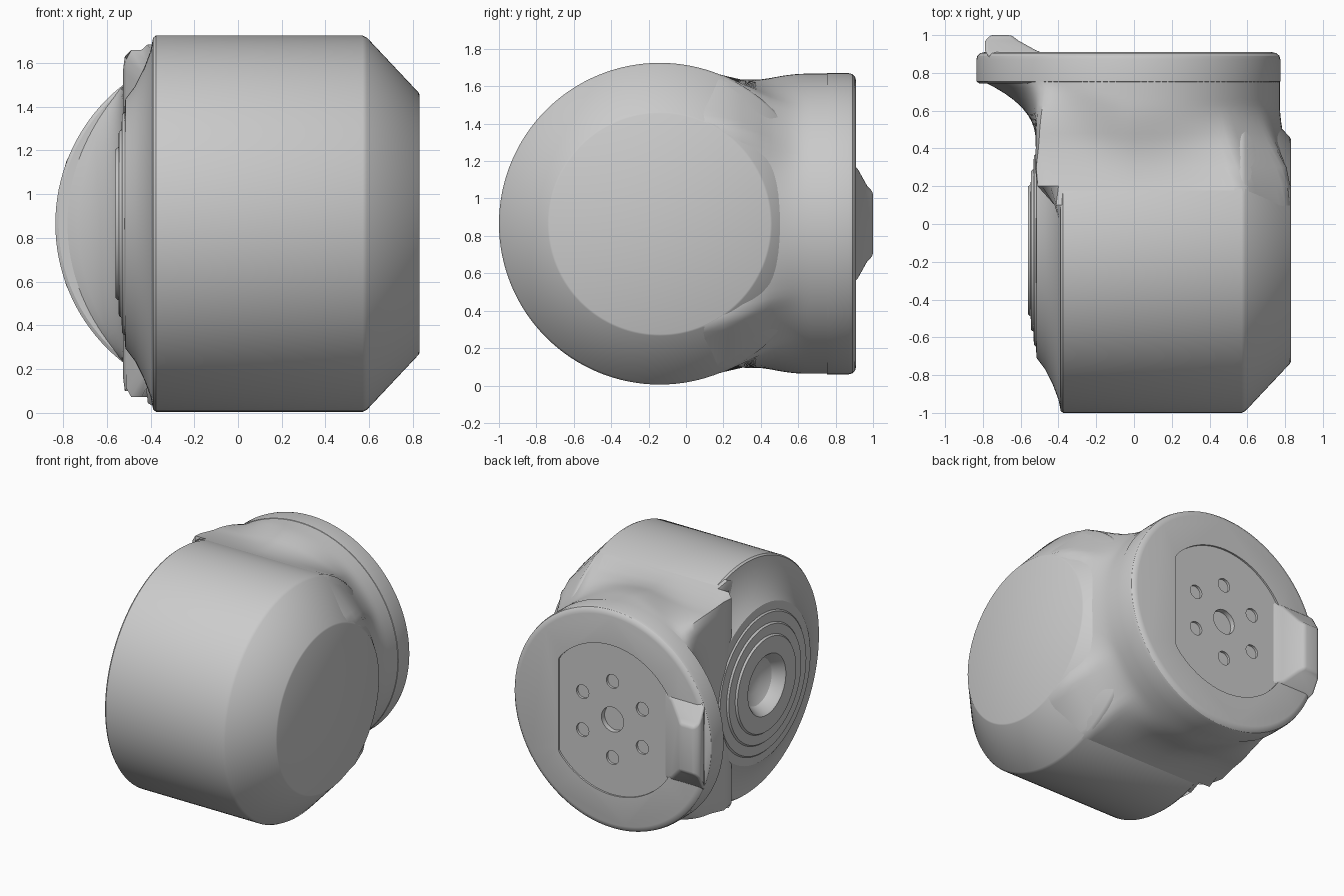
import bpy, bmesh, math
from math import cos, sin, pi
from mathutils import Vector

old = bpy.data.objects.get("Cube")
if old:
    bpy.data.objects.remove(old, do_unlink=True)

grey = bpy.data.materials.new("plain_grey")
grey.use_nodes = True
colour = (0.6, 0.6, 0.6, 1)
grey.diffuse_color = colour
grey.node_tree.nodes["Principled BSDF"].inputs["Base Color"].default_value = colour

MID_Z = 0.865          # height of both axes
BODY_Y = -0.14         # drum axis
FLANGE_X, FLANGE_R = -0.03, 0.805


def loft(name, rings, angle=30):
    """Skin a list of closed rings and cap both ends."""
    bm = bmesh.new()
    loops = [[bm.verts.new(p) for p in ring] for ring in rings]
    n = len(loops[0])
    for a, b in zip(loops, loops[1:]):
        for i in range(n):
            j = (i + 1) % n
            bm.faces.new((a[i], a[j], b[j], b[i]))
    bm.faces.new(loops[0])
    bm.faces.new(loops[-1])
    bmesh.ops.recalc_face_normals(bm, faces=bm.faces)
    mesh = bpy.data.meshes.new(name)
    bm.to_mesh(mesh)
    bm.free()
    mesh.materials.append(grey)
    obj = bpy.data.objects.new(name, mesh)
    bpy.context.collection.objects.link(obj)
    smooth(obj, angle)
    return obj


def smooth(obj, angle):
    bpy.ops.object.select_all(action='DESELECT')
    obj.select_set(True)
    bpy.context.view_layer.objects.active = obj
    bpy.ops.object.shade_smooth_by_angle(angle=math.radians(angle))


def circle(r, n):
    return [(r * cos(2 * pi * i / n), r * sin(2 * pi * i / n)) for i in range(n)]


def cut(target, outline, y0):
    """Sink a flat outline (x, z) into the back face, down to y0."""
    cutter = loft("cutter", [[(x, y, z) for x, z in outline] for y in (y0, 1.1)])
    cutter.hide_render = True
    mod = target.modifiers.new("sink", 'BOOLEAN')
    mod.operation, mod.solver, mod.object = 'DIFFERENCE', 'EXACT', cutter
    bpy.context.view_layer.objects.active = target
    bpy.ops.object.modifier_apply(modifier=mod.name)
    bpy.data.objects.remove(cutter, do_unlink=True)


# Drum: turned about x, with a dished hub on one end and a chamfer on the other
drum = [(-0.43, 0.01), (-0.44, 0.10), (-0.48, 0.17), (-0.55, 0.21), (-0.56, 0.22),
        (-0.56, 0.34), (-0.547, 0.35), (-0.545, 0.42), (-0.533, 0.43), (-0.53, 0.50),
        (-0.52, 0.51), (-0.515, 0.57), (-0.47, 0.63), (-0.43, 0.71), (-0.40, 0.79),
        (-0.388, 0.85), (-0.375, 0.86), (0.57, 0.86), (0.59, 0.85), (0.825, 0.60), (0.83, 0.59)]
loft("drum_body", [[(x, BODY_Y + c, MID_Z + s) for c, s in circle(r, 128)]
                   for x, r in drum])


# Neck: chamfered block section flowing into the round flange
def neck_radius(a, y, left, top, side):
    c, s = cos(a), abs(sin(a))
    right = 0.828
    nx, nz = top - side, right - 0.58
    walls = [(1, 0, right - FLANGE_X), (-1, 0, FLANGE_X - left), (0, 1, top),
             (nx, nz, nx * (0.58 - FLANGE_X) + nz * top)]
    block = min(d / (px * c + pz * s) for px, pz, d in walls if px * c + pz * s > 1e-6)
    w = min(1, max(0, -1.5 * c))
    start, end = 0.2 + 0.22 * w, 0.64 + 0.13 * w
    t = min(1, max(0, (y - start) / (end - start)))
    mix = (1 - w) * t * t * (3 - 2 * t) + w * t ** 2.5
    return block + (FLANGE_R - 0.003 - block) * mix


stations = [(-0.05, -0.38, 0.84, 0.57), (0.1, -0.42, 0.82, 0.55), (0.2, -0.51, 0.793, 0.52),
            (0.3, -0.525, 0.765, 0.50), (0.4, -0.52, 0.748, 0.48)]
stations += [(0.45 + 0.03 * i, -0.52, 0.743, 0.47) for i in range(12)]
rings = []
for y, left, top, side in stations:
    ring = []
    for i in range(144):
        a = 2 * pi * i / 144
        r = neck_radius(a, y, left, top, side)
        ring.append((FLANGE_X + r * cos(a), y, MID_Z + r * sin(a)))
    rings.append(ring)
loft("neck", rings, 40)

# Flange: turned about y with a rounded rim
rim = [(0.745, 0.79), (0.755, 0.805), (0.87, 0.805), (0.89, 0.80), (0.904, 0.785),
       (0.91, 0.76)]
flange = loft("mount_flange", [[(FLANGE_X + c, y, MID_Z + s) for c, s in circle(r, 128)]
                               for y, r in rim])

# Shallow recess with one straight side, then the dimples
cut(flange, [(FLANGE_X + min(x, 0.43), MID_Z + z) for x, z in circle(0.55, 96)], 0.897)
cut(flange, [(FLANGE_X + x, MID_Z + z) for x, z in circle(0.09, 32)], 0.86)
for dx, dz in circle(0.28, 6):
    # turned so that one dimple sits at the top
    cut(flange, [(FLANGE_X + dz + x, MID_Z + dx + z) for x, z in circle(0.05, 24)], 0.88)
smooth(flange, 30)


# Tapered catch on the flange edge
def catch_ring(y, outer, inner, half):
    return [(outer, y, MID_Z - half), (inner, y, MID_Z - half),
            (inner, y, MID_Z + half), (outer, y, MID_Z + half)]


catch = loft("flange_catch", [catch_ring(0.88, -0.77, -0.42, 0.33),
                              catch_ring(0.92, -0.79, -0.52, 0.29),
                              catch_ring(0.97, -0.79, -0.61, 0.20),
                              catch_ring(1.0, -0.76, -0.65, 0.17)], 50)
bevel = catch.modifiers.new("soft_edges", 'BEVEL')
bevel.width, bevel.segments = 0.015, 2
